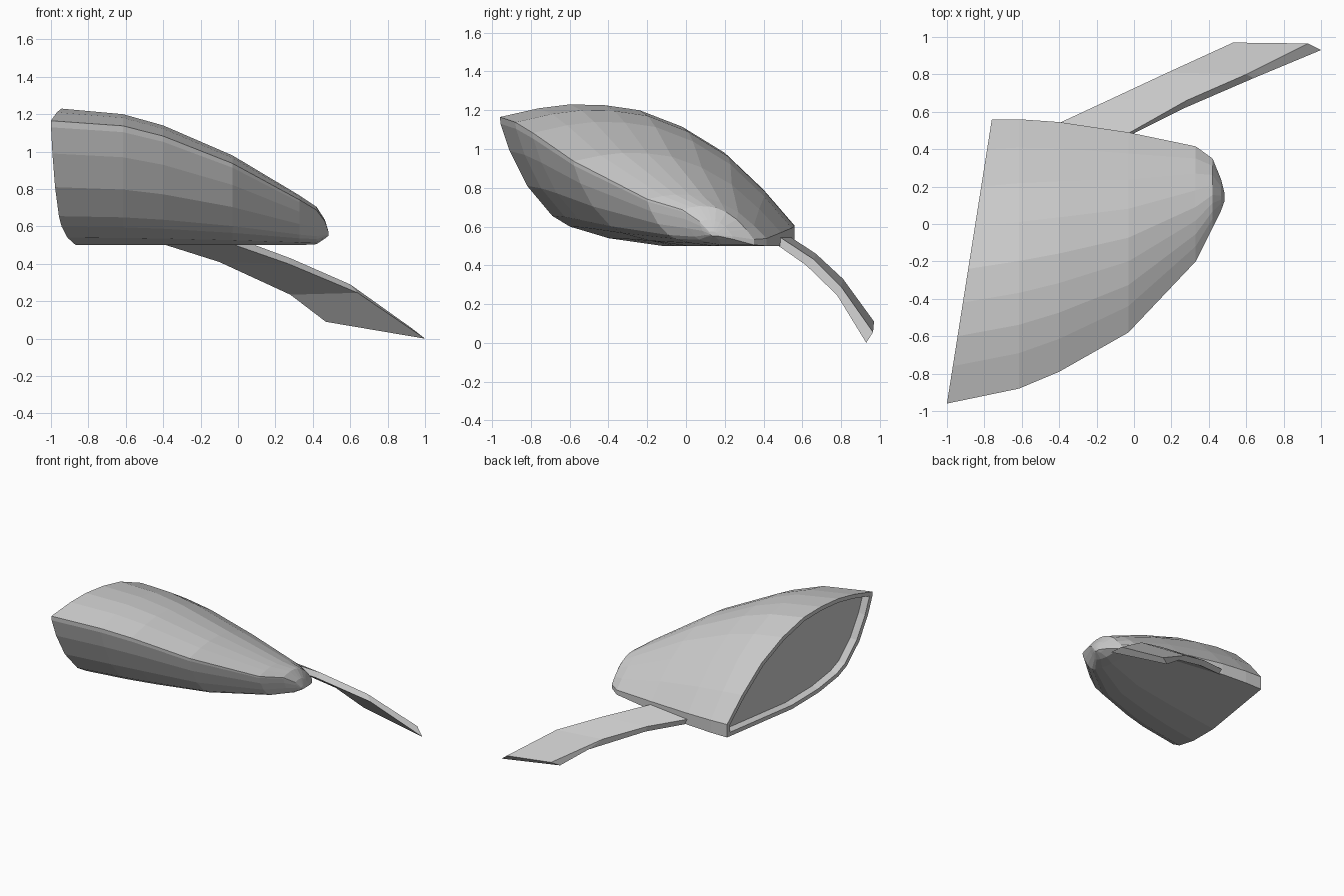
import bpy, bmesh
from mathutils import Vector

if "Cube" in bpy.data.objects:
    bpy.data.objects.remove(bpy.data.objects["Cube"])


def loft(bm, rings):
    """Skin closed rings of points; returns the first and last cap faces."""
    vs = [[bm.verts.new(p) for p in r] for r in rings]
    n = len(vs[0])
    for a, b in zip(vs, vs[1:]):
        for i in range(n):
            j = (i + 1) % n
            bm.faces.new((a[i], a[j], b[j], b[i]))
    return bm.faces.new(vs[0][::-1]), bm.faces.new(vs[-1])


def finish(bm, name):
    bmesh.ops.recalc_face_normals(bm, faces=bm.faces)
    mesh = bpy.data.meshes.new(name)
    bm.to_mesh(mesh)
    bm.free()
    ob = bpy.data.objects.new(name, mesh)
    bpy.context.collection.objects.link(ob)
    return ob


# Teardrop outline of the open face (y, z)
outline = [(-0.96, 1.165), (-0.76, 1.21), (-0.6, 1.23), (-0.42, 1.226),
           (-0.24, 1.2), (-0.02, 1.115), (0.2, 0.98), (0.4, 0.79),
           (0.56, 0.605), (0.56, 0.5), (0.2, 0.5), (-0.12, 0.5),
           (-0.4, 0.54), (-0.6, 0.6), (-0.69, 0.655), (-0.82, 0.81),
           (-0.91, 0.99), (-0.957, 1.13)]

# Housing stations: x, y min, y max, z min, z max
stations = [(-0.615, -0.88, 0.56, 0.5, 1.2), (-0.4, -0.79, 0.545, 0.5, 1.14),
            (-0.03, -0.58, 0.49, 0.5, 0.98), (0.33, -0.2, 0.415, 0.5, 0.765),
            (0.42, -0.02, 0.35, 0.505, 0.705), (0.465, 0.07, 0.24, 0.535, 0.635),
            (0.483, 0.12, 0.17, 0.55, 0.575)]

rings = [[(-0.76 - (0.56 - y) * 0.158, y, z) for y, z in outline]]
for x, y0, y1, z0, z1 in stations:
    rings.append([(x, y0 + (y + 0.96) / 1.52 * (y1 - y0),
                   z0 + (z - 0.5) / 0.73 * (z1 - z0)) for y, z in outline])

# Housing with a recessed mirror plate in the open end
bm = bmesh.new()
opening, _ = loft(bm, rings)
bmesh.ops.recalc_face_normals(bm, faces=bm.faces)
bmesh.ops.inset_region(bm, faces=[opening], thickness=0.032, use_even_offset=True)
inner = bmesh.ops.extrude_discrete_faces(bm, faces=[opening])["faces"][0]
bmesh.ops.translate(bm, verts=inner.verts, vec=Vector((0.065, -0.01, 0)))
finish(bm, "mirror_housing")

# Curved mounting arm, four edges of four points each
right_low = [(-0.03, 0.47, 0.505), (0.27, 0.62, 0.40), (0.64, 0.78, 0.245), (1.0, 0.93, 0.0)]
right_top = [(-0.03, 0.485, 0.545), (0.28, 0.66, 0.43), (0.6, 0.80, 0.29), (0.93, 0.965, 0.055)]
left_top = [(-0.4, 0.54, 0.545), (-0.12, 0.67, 0.46), (0.18, 0.81, 0.33), (0.53, 0.97, 0.11)]
left_low = [(-0.4, 0.525, 0.505), (-0.1, 0.66, 0.41), (0.28, 0.85, 0.235), (0.47, 0.94, 0.09)]
bm = bmesh.new()
loft(bm, list(zip(right_low, right_top, left_top, left_low)))
finish(bm, "mounting_arm")
